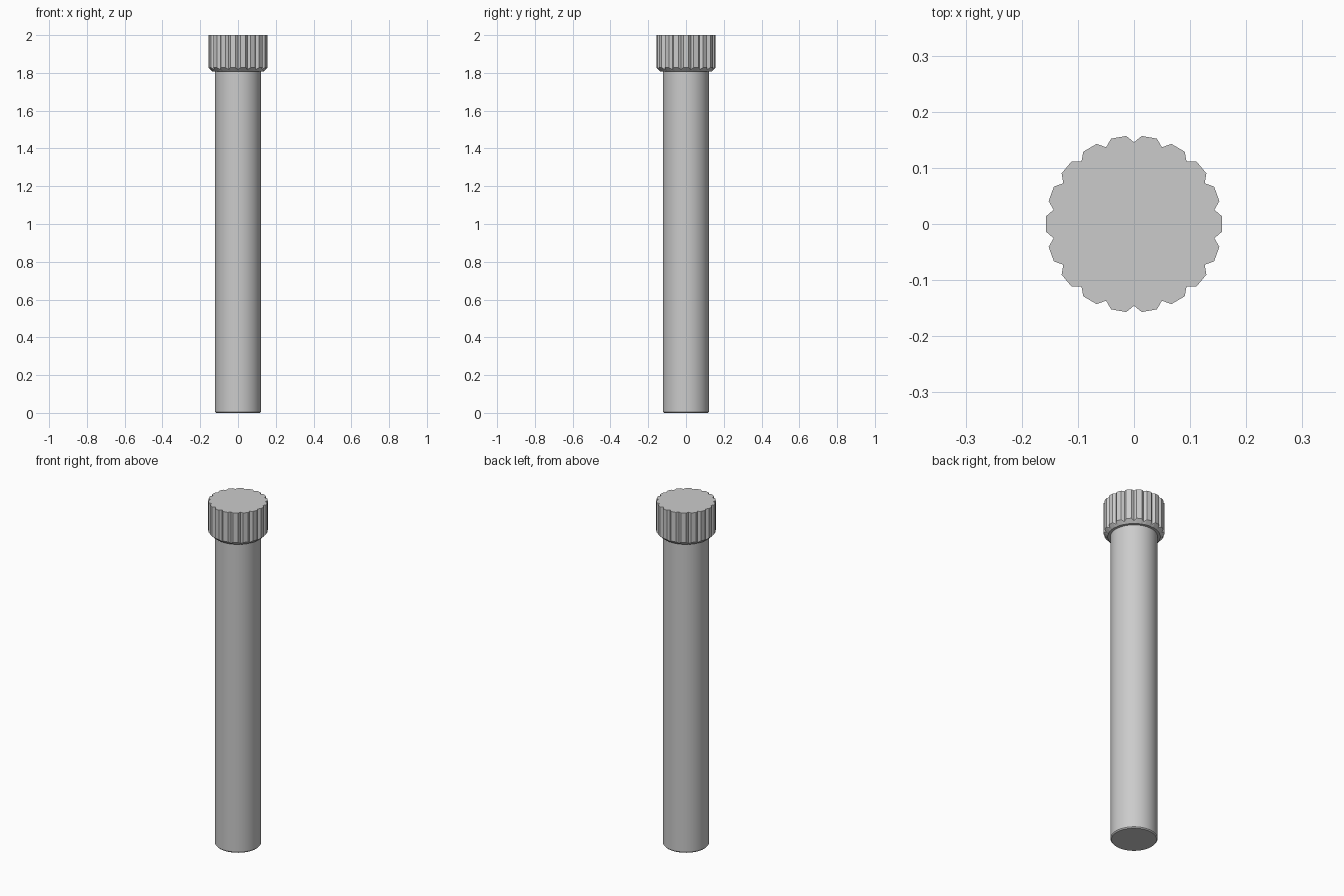
import bpy, bmesh
from math import cos, sin, pi, radians

if "Cube" in bpy.data.objects:
    bpy.data.objects.remove(bpy.data.objects["Cube"])


def make_object(name, rings):
    """Skin a stack of equal-length rings and cap both ends."""
    bm = bmesh.new()
    loops = [[bm.verts.new(p) for p in ring] for ring in rings]
    n = len(loops[0])
    for a, b in zip(loops, loops[1:]):
        for i in range(n):
            j = (i + 1) % n
            bm.faces.new((a[i], a[j], b[j], b[i]))
    bm.faces.new(loops[0][::-1])
    bm.faces.new(loops[-1])
    bmesh.ops.recalc_face_normals(bm, faces=bm.faces)
    mesh = bpy.data.meshes.new(name)
    bm.to_mesh(mesh)
    bm.free()
    obj = bpy.data.objects.new(name, mesh)
    bpy.context.collection.objects.link(obj)
    return obj


def polar(r, a, z):
    return (r * cos(a), r * sin(a), z)


# Shaft with a slightly softened lower edge
shaft = make_object("shaft", [
    [polar(r, 2 * pi * i / 48, z) for i in range(48)]
    for r, z in ((0.117, 0.0), (0.122, 0.006), (0.122, 1.815))])

# Knurled cap: 18 flat teeth separated by V grooves, tapered underneath
TEETH, OUTER, GROOVE = 18, 0.1575, 0.1455


def cap_ring(tooth_r, groove_r, tooth_z, groove_z):
    ring = []
    for i in range(TEETH):
        a = 2 * pi * i / TEETH
        ring.append(polar(tooth_r, a - radians(5), tooth_z))
        ring.append(polar(tooth_r, a + radians(5), tooth_z))
        ring.append(polar(groove_r, a + pi / TEETH, groove_z))
    return ring


cap = make_object("knurled_cap", [
    cap_ring(0.137, 0.135, 1.808, 1.808),
    cap_ring(OUTER, GROOVE, 1.828, 1.818),
    cap_ring(OUTER, GROOVE, 2.0, 2.0)])

# Smooth the shaft only; the cap keeps flat faces
bpy.ops.object.select_all(action='DESELECT')
shaft.select_set(True)
bpy.context.view_layer.objects.active = shaft
bpy.ops.object.shade_smooth_by_angle(angle=radians(30))
